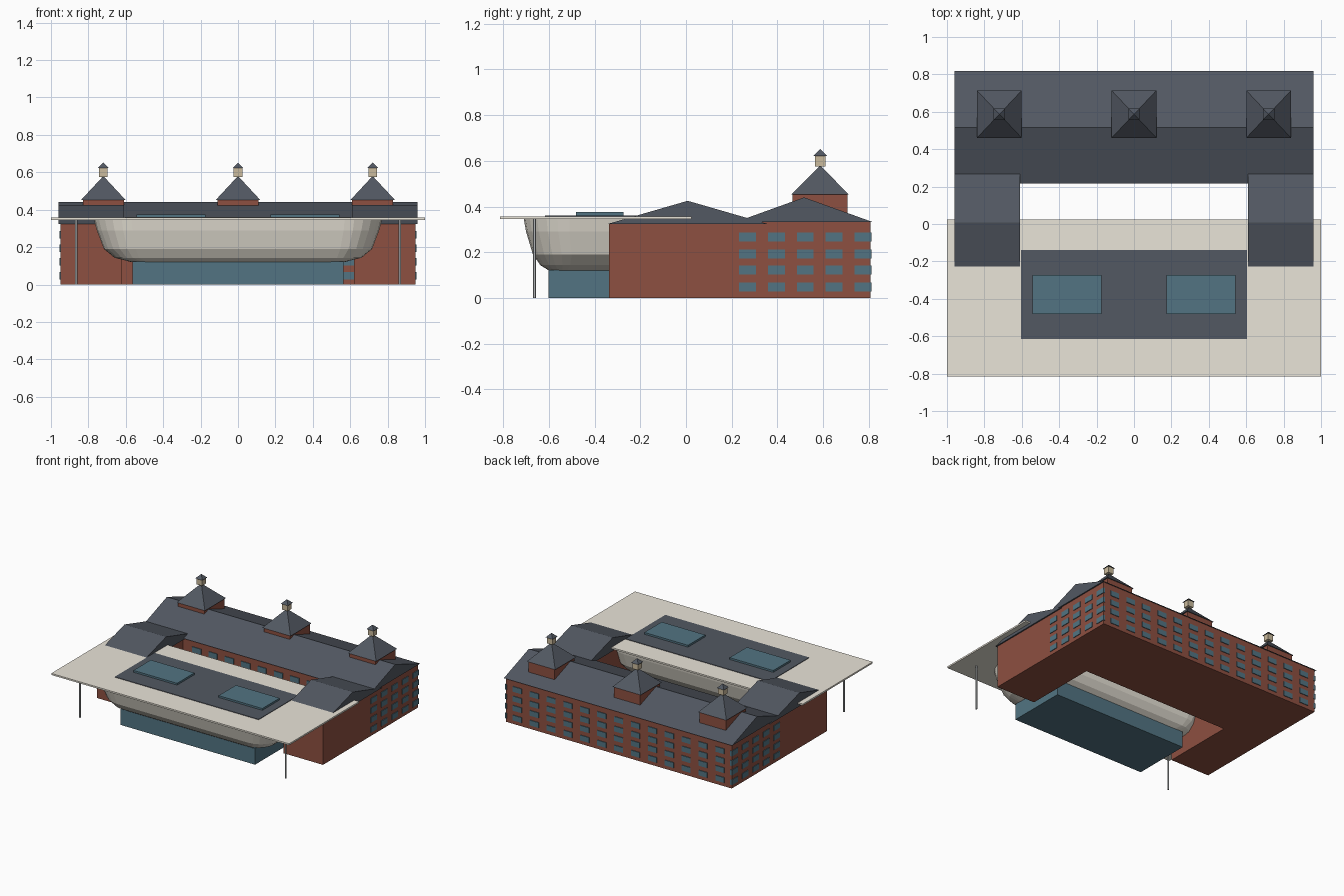
import bpy, math

if "Cube" in bpy.data.objects:
    bpy.data.objects.remove(bpy.data.objects["Cube"])


def mat(name, c):
    m = bpy.data.materials.new(name)
    m.diffuse_color = (*c, 1)
    m.use_nodes = True
    m.node_tree.nodes["Principled BSDF"].inputs["Base Color"].default_value = m.diffuse_color
    return m


BRICK = mat("brick", (0.27, 0.08, 0.052))
SLATE = mat("slate", (0.085, 0.098, 0.122))
GLASS = mat("glass", (0.085, 0.175, 0.225))
STONE = mat("stone", (0.82, 0.78, 0.69))
CREAM = mat("cream", (0.60, 0.50, 0.34))
STEEL = mat("steel", (0.45, 0.47, 0.48))


def mesh(name, verts, faces, m):
    me = bpy.data.meshes.new(name)
    me.from_pydata(verts, [], faces)
    me.materials.append(m)
    ob = bpy.data.objects.new(name, me)
    bpy.context.collection.objects.link(ob)
    return ob


def box_data(x0, x1, y0, y1, z0, z1):
    v = [(x, y, z) for z in (z0, z1) for x, y in ((x0, y0), (x1, y0), (x1, y1), (x0, y1))]
    f = [(3, 2, 1, 0), (4, 5, 6, 7)] + [(i, (i + 1) % 4, (i + 1) % 4 + 4, i + 4) for i in range(4)]
    return v, f


def box(name, x0, x1, y0, y1, z0, z1, m):
    return mesh(name, *box_data(x0, x1, y0, y1, z0, z1), m)


def boxes(name, items, m):
    verts, faces = [], []
    for b in items:
        v, f = box_data(*b)
        faces += [tuple(i + len(verts) for i in q) for q in f]
        verts += v
    return mesh(name, verts, faces, m)


def gable(name, x0, x1, y0, y1, z0, z1):
    # triangular prism with its ridge along x
    ym = (y0 + y1) / 2
    v = [(x, y, z) for x in (x0, x1) for y, z in ((y0, z0), (y1, z0), (ym, z1))]
    return mesh(name, v, [(0, 2, 1), (3, 4, 5), (0, 1, 4, 3), (0, 3, 5, 2), (1, 2, 5, 4)], SLATE)


def pyramid(name, x, y, rx, ry, z0, z1):
    v = [(x - rx, y - ry, z0), (x + rx, y - ry, z0), (x + rx, y + ry, z0), (x - rx, y + ry, z0), (x, y, z1)]
    return mesh(name, v, [(3, 2, 1, 0)] + [(i, (i + 1) % 4, 4) for i in range(4)], SLATE)


# main brick block and roof
box("main_block", -0.95, 0.95, 0.227, 0.807, 0, 0.335, BRICK)
gable("main_roof", -0.96, 0.96, 0.217, 0.817, 0.332, 0.44)

# side wings
for s, side in ((-1, "left"), (1, "right")):
    xs = sorted((s * 0.62, s * 0.95))
    box(side + "_wing", *xs, -0.336, 0.35, 0, 0.325, BRICK)
    gable(side + "_wing_roof", *sorted((s * 0.61, s * 0.96)), -0.345, 0.36, 0.323, 0.425)

# window rows on the back, courtyard and end walls
ROWS = (0.048, 0.122, 0.193, 0.266)
W, H, P = 0.037, 0.02, 0.005
back, court, ends = [], [], []
for z in ROWS:
    for i in range(13):
        x = (i - 6) * 0.142
        back.append((x - W, x + W, 0.80, 0.807 + P, z - H, z + H))
    for i in range(9):
        x = -0.505 + 0.1375 * i
        court.append((x - W, x + W, 0.227 - P, 0.24, z - H, z + H))
    for i in range(5):
        y = 0.27 + 0.126 * i
        ends.append((0.94, 0.95 + P, y - W, y + W, z - H, z + H))
        ends.append((-0.95 - P, -0.94, y - W, y + W, z - H, z + H))
boxes("back_windows", back, GLASS)
boxes("courtyard_windows", court, GLASS)
boxes("end_windows", ends, GLASS)

# three roof towers with lanterns
for x, n in ((-0.72, "left"), (0, "middle"), (0.72, "right")):
    y = 0.587
    box(n + "_tower", x - 0.11, x + 0.11, y - 0.12, y + 0.12, 0.35, 0.455, BRICK)
    pyramid(n + "_tower_roof", x, y, 0.119, 0.126, 0.452, 0.58)
    box(n + "_lantern", x - 0.023, x + 0.023, y - 0.023, y + 0.023, 0.576, 0.624, CREAM)
    pyramid(n + "_lantern_cap", x, y, 0.03, 0.03, 0.622, 0.652)

# tub-shaped hall: rounded rectangles lofted upwards
CY, SEG = -0.375, 6
LEVELS = [(0.57, 0.225, 0.08, 0.12), (0.66, 0.262, 0.13, 0.143), (0.717, 0.295, 0.17, 0.19),
          (0.755, 0.325, 0.19, 0.29), (0.77, 0.335, 0.20, 0.347)]
verts, faces = [], []
for hx, hy, r, z in LEVELS:
    for c, (sx, sy) in enumerate(((1, 1), (-1, 1), (-1, -1), (1, -1))):
        for k in range(SEG + 1):
            a = math.pi / 2 * (c + k / SEG)
            verts.append((sx * (hx - r) + r * math.cos(a), CY + sy * (hy - r) + r * math.sin(a), z))
N = 4 * (SEG + 1)
for l in range(len(LEVELS) - 1):
    for i in range(N):
        j = (i + 1) % N
        faces.append((l * N + i, l * N + j, (l + 1) * N + j, (l + 1) * N + i))
faces.append(tuple(reversed(range(N))))
faces.append(tuple(range(len(verts) - N, len(verts))))
mesh("tub_hull", verts, faces, STONE)

# glazed ground floor under the hall
box("glass_base", -0.565, 0.565, -0.602, -0.15, 0, 0.122, GLASS)

# flat canopy with roof panel and skylights
box("canopy", -1, 1, -0.815, 0.025, 0.345, 0.357, STONE)
box("roof_panel", -0.605, 0.605, -0.616, -0.14, 0.35, 0.361, SLATE)
for s, n in ((-1, "left"), (1, "right")):
    box(n + "_skylight", *sorted((s * 0.175, s * 0.542)), -0.482, -0.274, 0.358, 0.375, GLASS)

# thin canopy posts
for s, n in ((-1, "left"), (1, "right")):
    bpy.ops.mesh.primitive_cylinder_add(vertices=12, radius=0.006, depth=0.35,
                                        location=(s * 0.865, -0.663, 0.175))
    bpy.ops.object.shade_smooth_by_angle(angle=math.radians(40))
    ob = bpy.context.object
    ob.name = n + "_post"
    ob.data.materials.append(STEEL)
